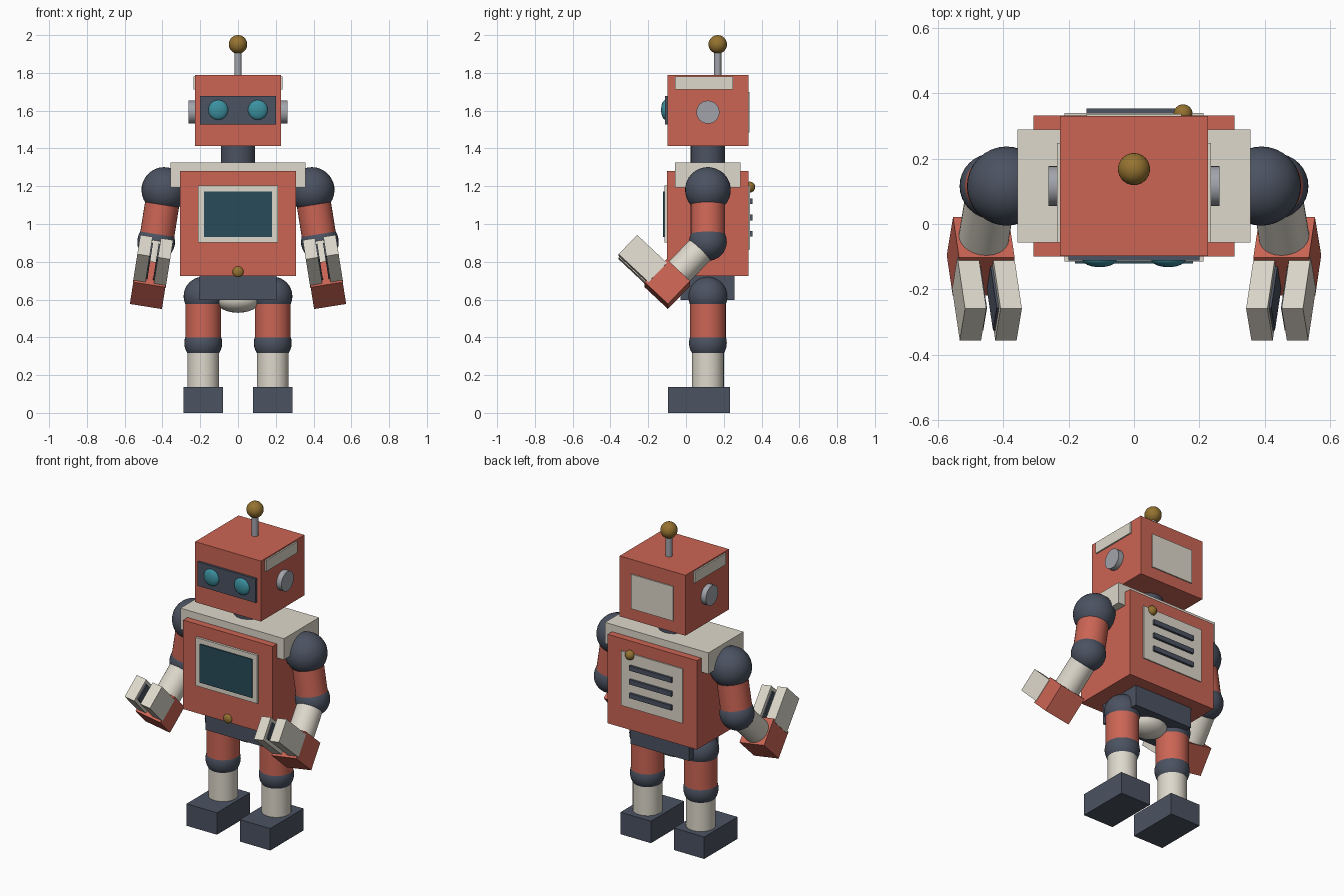
import bpy
from math import radians
from mathutils import Matrix, Vector

if "Cube" in bpy.data.objects:
    bpy.data.objects.remove(bpy.data.objects["Cube"])

COLOURS = {
    "red": (0.60, 0.13, 0.09), "slate": (0.07, 0.085, 0.12), "cream": (0.73, 0.69, 0.60),
    "brass": (0.30, 0.17, 0.03), "teal": (0.045, 0.28, 0.35), "glass": (0.02, 0.07, 0.10),
    "metal": (0.36, 0.37, 0.41),
}
MATS = {}
for key, rgb in COLOURS.items():
    MATS[key] = bpy.data.materials.new(key)
    MATS[key].diffuse_color = (*rgb, 1)

CY = 0.116  # depth of the body's centre line
I = Matrix.Identity(4)


def finish(name, colour, matrix):
    ob = bpy.context.object
    ob.name = name
    ob.data.transform(matrix)
    ob.data.materials.append(MATS[colour])
    bpy.ops.object.shade_smooth_by_angle(angle=radians(35))
    return ob


def box(name, colour, lo, hi, m=I):
    lo, hi = Vector(lo), Vector(hi)
    bpy.ops.mesh.primitive_cube_add(size=1)
    return finish(name, colour, m @ Matrix.Translation((lo + hi) / 2) @ Matrix.Diagonal((*(hi - lo), 1)))


def ball(name, colour, centre, radii, m=I):
    if not isinstance(radii, tuple):
        radii = (radii,) * 3
    bpy.ops.mesh.primitive_uv_sphere_add(segments=32, ring_count=16, radius=1)
    return finish(name, colour, m @ Matrix.Translation(centre) @ Matrix.Diagonal((*radii, 1)))


def rod(name, colour, start, end, radius, m=I):
    a, b = Vector(start), Vector(end)
    bpy.ops.mesh.primitive_cylinder_add(vertices=32, radius=radius, depth=(b - a).length)
    turn = (b - a).to_track_quat('Z', 'Y').to_matrix().to_4x4()
    return finish(name, colour, m @ Matrix.Translation((a + b) / 2) @ turn)


# Head, face and antenna
box("head", "red", (-0.227, -0.098, 1.413), (0.227, 0.33, 1.79))
box("visor", "slate", (-0.2, -0.112, 1.527), (0.2, -0.09, 1.677))
box("head_back_panel", "cream", (-0.145, 0.32, 1.485), (0.145, 0.337, 1.70))
rod("antenna_rod", "metal", (0, 0.168, 1.78), (0, 0.168, 1.93), 0.019)
ball("antenna_tip", "brass", (0, 0.168, 1.951), 0.049)
rod("neck", "slate", (0, CY, 1.30), (0, CY, 1.43), 0.091)

# Torso with shoulder yoke, screen and back panel
box("torso", "red", (-0.308, -0.1, 0.725), (0.308, 0.332, 1.28))
box("shoulder_yoke", "cream", (-0.357, -0.057, 1.193), (0.357, 0.289, 1.325))
box("screen_frame", "cream", (-0.212, -0.114, 0.902), (0.212, -0.09, 1.203))
box("screen", "glass", (-0.18, -0.121, 0.932), (0.18, -0.1, 1.172))
ball("front_button", "brass", (0, -0.1, 0.747), (0.029, 0.017, 0.029))
box("back_panel", "cream", (-0.212, 0.32, 0.865), (0.212, 0.339, 1.205))
for i in range(3):
    z = 1.12 - 0.086 * i
    box(f"back_vent_{i + 1}", "slate", (-0.145, 0.33, z - 0.015), (0.145, 0.353, z + 0.015))
ball("back_knob", "brass", (0.15, 0.337, 1.195), 0.029)

# Pelvis
box("pelvis", "slate", (-0.203, -0.03, 0.597), (0.203, 0.258, 0.735))
ball("pelvis_underside", "cream", (0, CY, 0.6), (0.12, 0.1, 0.07))

for side, s in (("right", 1), ("left", -1)):
    # Eyes, ears and temple plates
    ball(f"{side}_eye", "teal", (s * 0.105, -0.108, 1.604), (0.053, 0.024, 0.053))
    rod(f"{side}_ear", "metal", (s * 0.2, CY, 1.592), (s * 0.261, CY, 1.592), 0.061)
    x = sorted((s * 0.21, s * 0.236))
    box(f"{side}_temple_plate", "cream", (x[0], -0.057, 1.712), (x[1], 0.248, 1.782))

    # Leg
    lx = s * 0.184
    ball(f"{side}_hip", "slate", (lx, CY, 0.617), 0.104)
    rod(f"{side}_thigh", "red", (lx, CY, 0.37), (lx, CY, 0.617), 0.095)
    ball(f"{side}_knee", "slate", (lx, CY, 0.37), 0.1)
    rod(f"{side}_shin", "cream", (lx, CY, 0.12), (lx, CY, 0.37), 0.084)
    box(f"{side}_foot", "slate", (lx - 0.105, -0.095, 0), (lx + 0.105, 0.233, 0.137))

    # Arm, splayed outward from the shoulder
    arm = Matrix.Translation((s * 0.39, CY, 1.18)) @ Matrix.Rotation(radians(-9 * s), 4, 'Y')
    ball(f"{side}_shoulder", "slate", (0, 0, 0), 0.121, arm)
    rod(f"{side}_upper_arm", "red", (0, 0, 0), (0, 0, -0.27), 0.091, arm)
    ball(f"{side}_elbow", "slate", (0, 0, -0.278), 0.1, arm)

    # Forearm frame: -z runs down the forearm, -y points along the fingers
    fore = arm @ Matrix.Translation((0, 0, -0.278)) @ Matrix.Rotation(radians(-43.5), 4, 'X')
    rod(f"{side}_forearm", "cream", (0, 0, 0), (0, 0, -0.26), 0.077, fore)
    palm = fore @ Matrix.Translation((0, 0, -0.312))
    box(f"{side}_palm", "red", (-0.086, -0.085, -0.085), (0.086, 0.085, 0.085), palm)
    for label, f in (("outer", s), ("inner", -s)):
        x = sorted((f * 0.022, f * 0.088))
        box(f"{side}_{label}_finger", "cream", (x[0], -0.288, -0.071), (x[1], -0.07, 0.071), palm)
        x = sorted((f * 0.015, f * 0.03))
        box(f"{side}_{label}_finger_pad", "slate", (x[0], -0.265, -0.05), (x[1], -0.09, 0.05), palm)

for m in bpy.data.materials:
    if m.users and not m.is_grease_pencil:
        m.use_nodes = True
        m.node_tree.nodes["Principled BSDF"].inputs["Base Color"].default_value = m.diffuse_color
